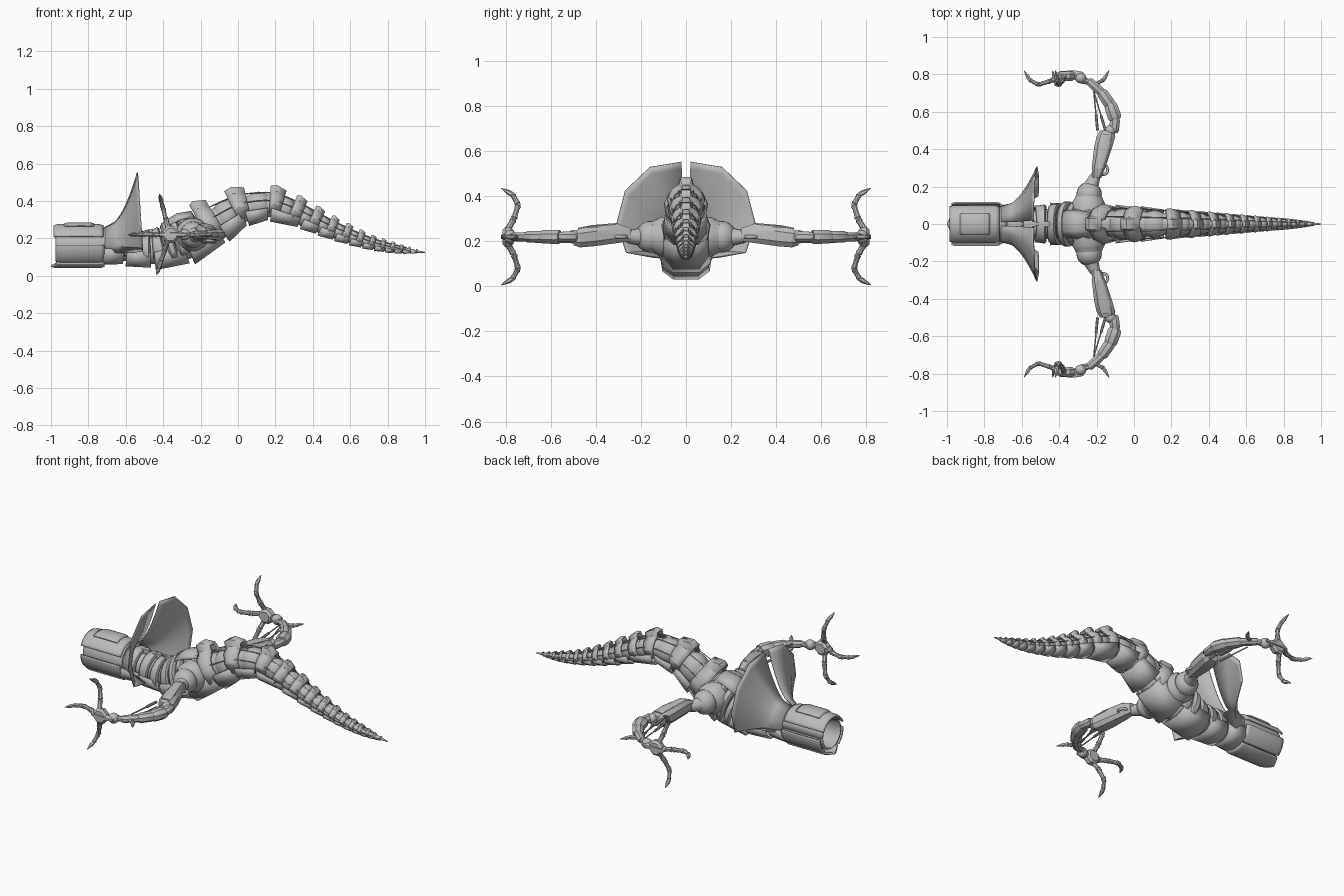
import bpy, bmesh
from math import sin, cos, radians, pi
from mathutils import Vector, Matrix

cube = bpy.data.objects.get("Cube")
if cube:
    bpy.data.objects.remove(cube)

grey = bpy.data.materials.new("plain grey metal")
grey.use_nodes = True
tone = (0.5, 0.5, 0.5, 1)
grey.diffuse_color = tone
grey.node_tree.nodes["Principled BSDF"].inputs["Base Color"].default_value = tone


def finish(name, bm, thick=0, bevel=0):
    bmesh.ops.recalc_face_normals(bm, faces=bm.faces)
    mesh = bpy.data.meshes.new(name)
    bm.to_mesh(mesh)
    bm.free()
    mesh.materials.append(grey)
    mesh.shade_smooth()
    mesh.set_sharp_from_angle(angle=radians(32))
    obj = bpy.data.objects.new(name, mesh)
    bpy.context.collection.objects.link(obj)
    if thick:
        mod = obj.modifiers.new("thickness", "SOLIDIFY")
        mod.thickness, mod.offset = thick, 0
    if bevel:
        mod = obj.modifiers.new("soft edges", "BEVEL")
        mod.width, mod.segments = bevel, 1
    return obj


def loft(name, rings, closed=True, thick=0, bevel=0):
    """Skin a row of cross-sections; closed sections get end caps."""
    bm = bmesh.new()
    rows = [[bm.verts.new(p) for p in ring] for ring in rings]
    n = len(rows[0])
    for a, b in zip(rows, rows[1:]):
        for i in range(n if closed else n - 1):
            j = (i + 1) % n
            bm.faces.new((a[i], a[j], b[j], b[i]))
    if closed:
        bm.faces.new(rows[0])
        bm.faces.new(rows[-1])
    return finish(name, bm, thick, bevel)


def ball(name, centre, size, tilt=0):
    bm = bmesh.new()
    bmesh.ops.create_uvsphere(bm, u_segments=20, v_segments=12, radius=1)
    bm.transform(Matrix.Translation(centre) @ Matrix.Rotation(tilt, 4, "Y") @ Matrix.Diagonal((*size, 1)))
    finish(name, bm)


def tube(name, a, b, profile, sides=8, flat=1.0, bevel=0):
    """Straight bone from a to b; profile lists (fraction, radius)."""
    a, b = Vector(a), Vector(b)
    turn = (b - a).to_track_quat("Z", "Y")
    rings = []
    for t, r in profile:
        angles = [2 * pi * (i + 0.5) / sides for i in range(sides)]
        rings.append([a.lerp(b, t) + turn @ Vector((r * cos(q), r * flat * sin(q), 0)) for q in angles])
    loft(name, rings, bevel=bevel)


# Spine stations: x, height, half width, half depth
SPINE = [(-.74, .165, .095, .095), (-.6, .15, .085, .09), (-.45, .14, .1, .1),
         (-.32, .175, .105, .125), (-.2, .225, .095, .12), (-.1, .285, .09, .105),
         (0, .345, .085, .09), (.1, .37, .08, .08), (.2, .37, .072, .075),
         (.35, .315, .062, .062), (.5, .247, .05, .05), (.7, .175, .035, .033),
         (.85, .142, .023, .022), (1, .125, .004, .004)]


def station(x):
    x = min(max(x, SPINE[0][0]), SPINE[-1][0])
    i = max(k for k in range(len(SPINE) - 1) if SPINE[k][0] <= x)
    p, q = SPINE[i], SPINE[i + 1]
    before, after = SPINE[max(i - 1, 0)], SPINE[min(i + 2, len(SPINE) - 1)]
    d = q[0] - p[0]
    t = (x - p[0]) / d
    out = []
    for c in (1, 2, 3):
        m0 = (q[c] - before[c]) / (q[0] - before[0]) * d
        m1 = (after[c] - p[c]) / (after[0] - p[0]) * d
        out.append((2*t**3 - 3*t*t + 1) * p[c] + (t**3 - 2*t*t + t) * m0
                   + (3*t*t - 2*t**3) * q[c] + (t**3 - t*t) * m1)
    return out


def on_body(x, degrees, k=1.0):
    z, w, h = station(x)
    slope = Vector((.04, 0, station(x + .02)[0] - station(x - .02)[0])).normalized()
    normal = Vector((-slope.z, 0, slope.x))
    a = radians(degrees)
    return Vector((x, 0, z)) + Vector((0, w * k * cos(a), 0)) + normal * h * k * sin(a)


def body_shell(name, spans, section, thick):
    """spans: (x, scale) rows; section: (degrees, scale) points."""
    loft(name, [[on_body(x, a, k * s) for a, s in section] for x, k in spans], False, thick)


# Inner body core
loft("body_core", [[on_body(-.74 + 1.74 * i / 70, a, .8) for a in range(0, 360, 20)] for i in range(71)])

# Back bands with raised fins, joint balls between them
half = [(-28, 1), (10, 1.04), (42, 1.06), (70, 1.06), (79, 1.4)]
BAND = half + [(180 - a, s) for a, s in reversed(half)]
BELLY = [(-172, 1), (-145, 1.12), (-118, 1.08), (-62, 1.08), (-35, 1.12), (-8, 1)]
ROUND = [(a, 1) for a in range(-30, 211, 15)]
bands, step = [-.14, .02, .2], .11
while bands[-1] < .95:
    bands.append(bands[-1] + step)
    step *= .9
for i, x in enumerate(bands):
    z, w, h = station(x)
    b = w * .42
    body_shell("back_band", [(x - b, .98), (x - b * .3, 1.06), (x + b, .94)], BAND, h * .15)
    if i + 1 < len(bands):
        m = (x + bands[i + 1]) / 2
        z, w, h = station(m)
        ball("spine_joint", (m, 0, z + h * .06), (min(w, (bands[i + 1] - x) * .5), w * .93, h * .93))

# Belly armour from throat to tail
edges = [-.72, -.6, -.46, -.29, -.115, .025, .17] + [x + .06 * (1 - x) for x in bands[3:]]
for a, b in zip(edges, edges[1:]):
    gap = (b - a) * .06
    body_shell("belly_plate", [(a + gap, 1.1), (b - gap, .98)], BELLY, station(a)[2] * .1)

# Neck rings and small throat crest
for x in (-.66, -.575, -.5, -.425):
    body_shell("neck_ring", [(x - .028, .93), (x - .015, 1.02), (x + .02, 1.04), (x + .028, .93)], ROUND, .008)
for x in (-.62, -.54, -.47):
    z, w, h = station(x)
    tube("neck_crest", (x - .03, 0, z + h * .98), (x + .03, 0, z + h * 1.02), [(0, .012), (.6, .02), (1, .01)], 4)

# Ribs wrapped over the chest and the raised back plates
for i in range(4):
    x = -.36 + i * .05
    body_shell("chest_rib", [(x - .022, .95), (x - .008, 1.06), (x + .012, 1.06), (x + .02, .95)],
               [(a, 1 + .05 * cos(radians(a)) ** 2) for a in range(-30, 211, 15)], .01)
body_shell("shoulder_cape", [(-.34, 1.08), (-.27, 1.16), (-.19, 1.06)],
           [(a, 1) for a in range(52, 129, 19)], .012)

# Cables running beside the fins
for a in (22, 64, 116, 158):
    spots = [on_body(-.15 + i * .05, a, 1.03) for i in range(22)]
    loft("back_cable", [[p + Vector((0, .0035 * cos(q), .0035 * sin(q))) for q in (0, 1.57, 3.14, 4.71)]
                        for p in spots])


# Hollow head: inner sleeve with outer shells
def head_shell(name, x0, x1, r, a0, a1, thick, nose=0):
    rings = []
    for x in (x0, x0 + .02, x1 - .02, x1):
        rr = r - (.006 if x in (x0, x1) else 0)
        ring = []
        for i in range(17):
            a = radians(a0 + (a1 - a0) * i / 16)
            px = x + (nose * abs(i - 8) / 8 if x < x1 - .1 else 0)
            ring.append((px, rr * cos(a), .165 + rr * sin(a)))
        rings.append(ring)
    loft(name, rings, False, thick)


head_shell("head_sleeve", -.975, -.68, .091, 0, 360, .008)
head_shell("upper_head_shell", -.985, -.72, .106, 25, 155, .01)
head_shell("crown_plate", -.93, -.77, .117, 62, 118, .008)
head_shell("jaw_plate", -.998, -.715, .117, -125, -55, .012, .03)
for a in (-52, -180):
    head_shell("cheek_shell", -.975, -.715, .113, a, a + 52, .01)
loft("head_back_wall", [[(x, .086 * cos(i * pi / 8), .165 + .086 * sin(i * pi / 8)) for i in range(16)]
                        for x in (-.76, -.7)])

# Flared frill, one fan on each side
RIM = [(.02, .553), (.16, .53), (.27, .425), (.308, .28), (.265, .15), (.15, .13)]
for side in (1, -1):
    rows = []
    for i in range(11):
        s = i / 10
        row = []
        for k, (y, z) in enumerate(RIM):
            a = radians(84 - 22 * k)
            base = Vector((.095 * cos(a), .165 + .095 * sin(a)))
            p = base.lerp(Vector((y, z)), s)
            row.append((-.71 + s ** .5 * (.2 - .028 * max(0, sin(a))), side * p.x, p.y))
        rows.append(row)
    loft("neck_frill", rows, False, .005)


# Arms
BONE = [(0, .6), (.12, 1), (.3, .8), (.75, .75), (.9, .95), (1, .5)]


def bone(name, a, b, r, sides=8, flat=1.0):
    tube(name, a, b, [(t, r * k) for t, k in BONE], sides, flat)


def box_run(name, side, rows):
    """Chamfered block along y; rows hold x, y, z, half width, half height."""
    corner = [(-1, -.5), (-.6, -1), (.6, -1), (1, -.5), (1, .5), (.6, 1), (-.6, 1), (-1, .5)]
    loft(name, [[(x + w * u, side * y, z + h * v) for u, v in corner] for x, y, z, w, h in rows])


def arm(side):
    def at(x, y, z=.22):
        return Vector((x, side * y, z))

    # Shoulder collar, ball and socket
    tube("shoulder_collar", at(-.245, .06), at(-.24, .15), [(0, .09), (.6, .088), (.75, .08), (1, .07)], 20)
    ball("shoulder_ball", at(-.24, .16), (.068, .065, .07))
    tube("shoulder_socket", at(-.235, .19), at(-.205, .26), [(0, .045), (.5, .036), (1, .028)], 12)

    # Upper arm block with plate, ring and cylinder
    box_run("upper_arm", side, [(-.2, .245, .23, .024, .028), (-.19, .3, .235, .036, .042),
                                (-.165, .41, .222, .048, .044), (-.15, .47, .215, .05, .042),
                                (-.145, .5, .213, .036, .03)])
    box_run("upper_arm_plate", side, [(-.185, .3, .27, .018, .012), (-.16, .42, .262, .03, .01),
                                      (-.15, .48, .252, .025, .008)])
    bpy.ops.mesh.primitive_torus_add(location=at(-.165, .29), major_radius=.025, minor_radius=.008,
                                     major_segments=20, minor_segments=8)
    ring = bpy.context.object
    ring.name = "upper_arm_ring"
    ring.data.materials.append(grey)
    bpy.ops.object.shade_smooth()
    ball("elbow_joint", at(-.125, .5), (.03, .03, .03))

    # Forearm links, pistons and wrist
    links = [at(-.11, .49), at(-.1, .56), at(-.125, .635), at(-.17, .7), at(-.235, .76)]
    for i in range(4):
        r = (.03, .04, .034, .026)[i]
        a, b = links[i], links[i + 1]
        tube("forearm_link", a, b + (b - a) * .12, [(0, r * .85), (.15, r), (.85, r * .95), (1, r * .75)], 8, .85)
    for x, y, z in ((-.195, .5, .235), (-.195, .5, .2), (-.15, .49, .22)):
        a, b = at(x, y, z), at(-.215, .71, z)
        tube("forearm_piston", a, b, [(0, .008), (.4, .008), (.41, .004), (1, .004)])
    bone("wrist_link", at(-.22, .75), at(-.29, .785), .02)
    ball("wrist_ball", at(-.285, .78), (.03, .028, .03))

    # Palm and four hooked fingers
    tube("palm", at(-.36, .765), at(-.36, .815), [(0, .032), (.25, .045), (.75, .048), (1, .035)], 8)
    tube("palm_bridge", at(-.27, .8), at(-.42, .79), [(0, .015), (.3, .028), (.8, .03), (1, .018)], 6, .6)
    for dx, dz in ((-.055, .216), (-.07, -.214), (-.222, 0), (.232, 0)):
        path = [(.12, .795), (.36, .765), (.66, .745), (.87, .77), (1, .82)]
        joints = [at(-.365 + dx * t, y, .22 + dz * t) for t, y in path]
        for i in range(3):
            bone("finger_bone", joints[i], joints[i + 1], .017 - i * .0015)
            ball("finger_knuckle", joints[i + 1], [.012 - i * .001] * 3)
        tube("finger_claw", joints[3], joints[4], [(0, .01), (.3, .012), (1, .002)], 6)


arm(1)
arm(-1)
